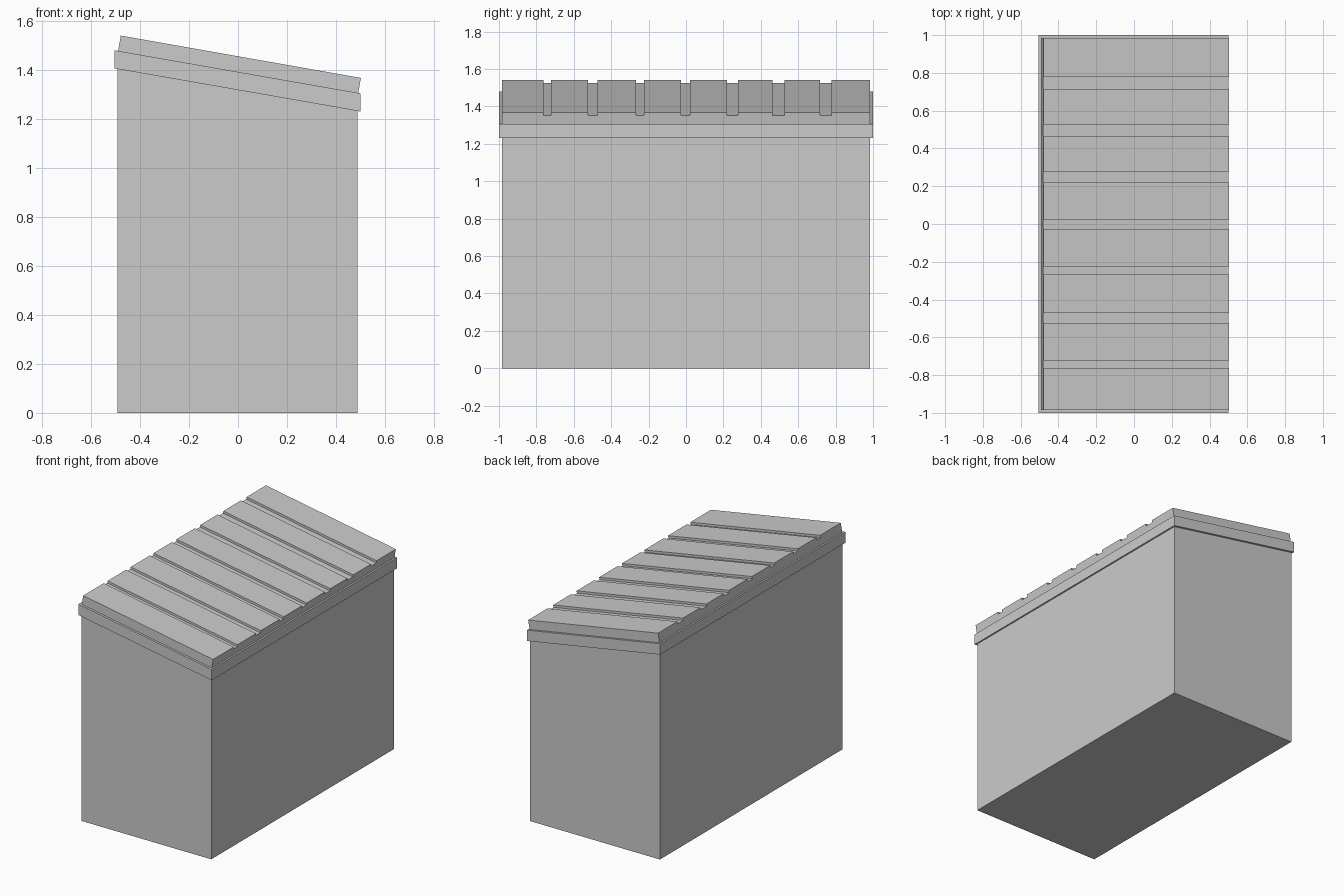
import bpy
from math import radians, sin, cos

if "Cube" in bpy.data.objects:
    bpy.data.objects.remove(bpy.data.objects["Cube"])


def prism(name, ring_a, ring_b):
    """Solid between two matching outlines."""
    n = len(ring_a)
    faces = [tuple(range(n)), tuple(range(2 * n - 1, n - 1, -1))]
    faces += [(i, i + n, (i + 1) % n + n, (i + 1) % n) for i in range(n)]
    mesh = bpy.data.meshes.new(name)
    mesh.from_pydata(ring_a + ring_b, [], faces)
    obj = bpy.data.objects.new(name, mesh)
    bpy.context.collection.objects.link(obj)
    # make all normals point outward
    import bmesh
    bm = bmesh.new()
    bm.from_mesh(mesh)
    bmesh.ops.recalc_face_normals(bm, faces=bm.faces)
    bm.to_mesh(mesh)
    bm.free()
    return obj


def side_prism(name, profile, half_y):
    """Extrude an x-z profile symmetrically along y."""
    return prism(name, [(x, -half_y, z) for x, z in profile],
                 [(x, half_y, z) for x, z in profile])


# Body with sloped top
side_prism("body", [(-0.493, 0), (0.488, 0), (0.488, 1.234), (-0.493, 1.405)], 0.985)

# Overhanging trim slab with vertical ends
side_prism("roof_trim", [(-0.505, 1.407), (0.501, 1.231), (0.501, 1.305), (-0.505, 1.481)], 1.0)

# Planked roof: grooved cross-section swept down the slope
grooves = [(-0.763, -0.722), (-0.523, -0.472), (-0.268, -0.225), (-0.027, 0.022),
           (0.22, 0.278), (0.463, 0.526), (0.716, 0.777)]
thick, depth, half = 0.064, 0.0155, 0.985
section = [(half, 0), (-half, 0), (-half, thick)]
for a, b in grooves:
    section += [(a, thick), (a, thick - depth), (b, thick - depth), (b, thick)]
section.append((half, thick))

slope = radians(10)


def on_slope(dist):
    return [(-0.49 + dist * cos(slope) + h * sin(slope), y,
             1.478 - dist * sin(slope) + h * cos(slope)) for y, h in section]


prism("roof_planks", on_slope(0), on_slope(0.996))
